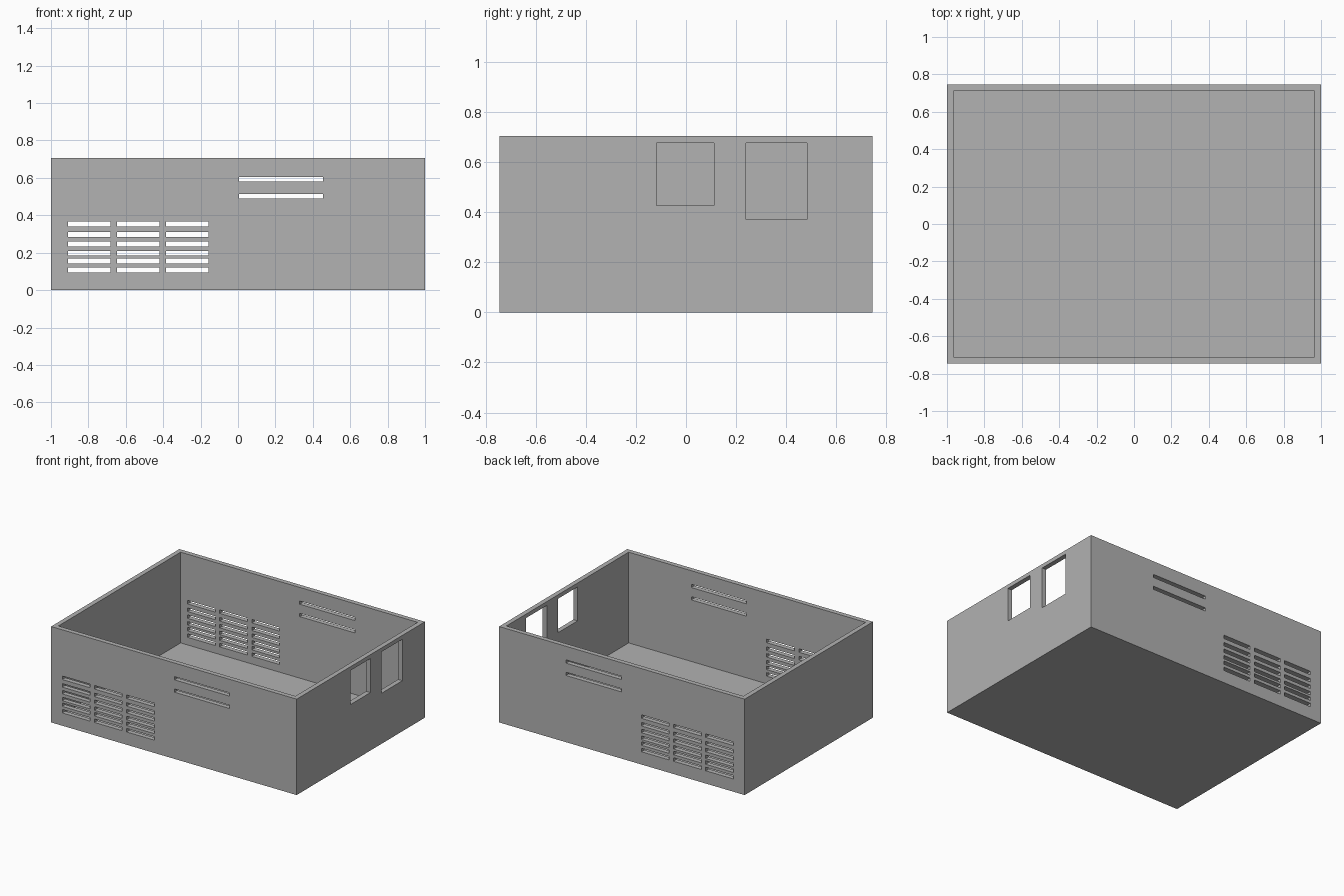
import bpy, bmesh
from mathutils import Matrix, Vector

if "Cube" in bpy.data.objects:
    bpy.data.objects.remove(bpy.data.objects["Cube"])

W, D, H = 1.0, 0.746, 0.706      # half width, half depth, height
WALL, FLOOR = 0.035, 0.038

grey = bpy.data.materials.new("case_grey")
grey.diffuse_color = (0.445, 0.445, 0.445, 1)
grey.use_nodes = True
grey.node_tree.nodes["Principled BSDF"].inputs["Base Color"].default_value = grey.diffuse_color


def boxes(name, bounds):
    """One mesh object made of axis-aligned boxes (x0, x1, y0, y1, z0, z1)."""
    bm = bmesh.new()
    for x0, x1, y0, y1, z0, z1 in bounds:
        centre = Vector((x0 + x1, y0 + y1, z0 + z1)) / 2
        size = Matrix.Diagonal((x1 - x0, y1 - y0, z1 - z0, 1))
        bmesh.ops.create_cube(bm, size=1, matrix=Matrix.Translation(centre) @ size)
    mesh = bpy.data.meshes.new(name)
    bm.to_mesh(mesh)
    bm.free()
    mesh.materials.append(grey)
    obj = bpy.data.objects.new(name, mesh)
    bpy.context.collection.objects.link(obj)
    return obj


def cut(target, cutter):
    cutter.hide_render = True
    mod = target.modifiers.new(cutter.name, 'BOOLEAN')
    mod.operation, mod.solver, mod.object = 'DIFFERENCE', 'EXACT', cutter
    bpy.context.view_layer.objects.active = target
    bpy.ops.object.modifier_apply(modifier=mod.name)
    bpy.data.objects.remove(cutter)


# Open-topped enclosure
case = boxes("enclosure", [(-W, W, -D, D, 0, H)])
cut(case, boxes("cavity", [(-W + WALL, W - WALL, -D + WALL, D - WALL, FLOOR, H + 0.1)]))

openings = []
# Vent grille, cut through the front and back walls
for x in (-0.909, -0.647, -0.385):
    for z in (0.353, 0.297, 0.247, 0.197, 0.155, 0.107):
        openings.append((x, x + 0.226, -1, 1, z - 0.013, z + 0.013))
# Long slots, also through both walls
for z in (0.594, 0.503):
    openings.append((0.005, 0.455, -1, 1, z - 0.012, z + 0.012))
# Two connector windows in the right wall
openings.append((0.9, 1.1, -0.117, 0.112, 0.427, 0.677))
openings.append((0.9, 1.1, 0.24, 0.484, 0.372, 0.677))
cut(case, boxes("openings", openings))
